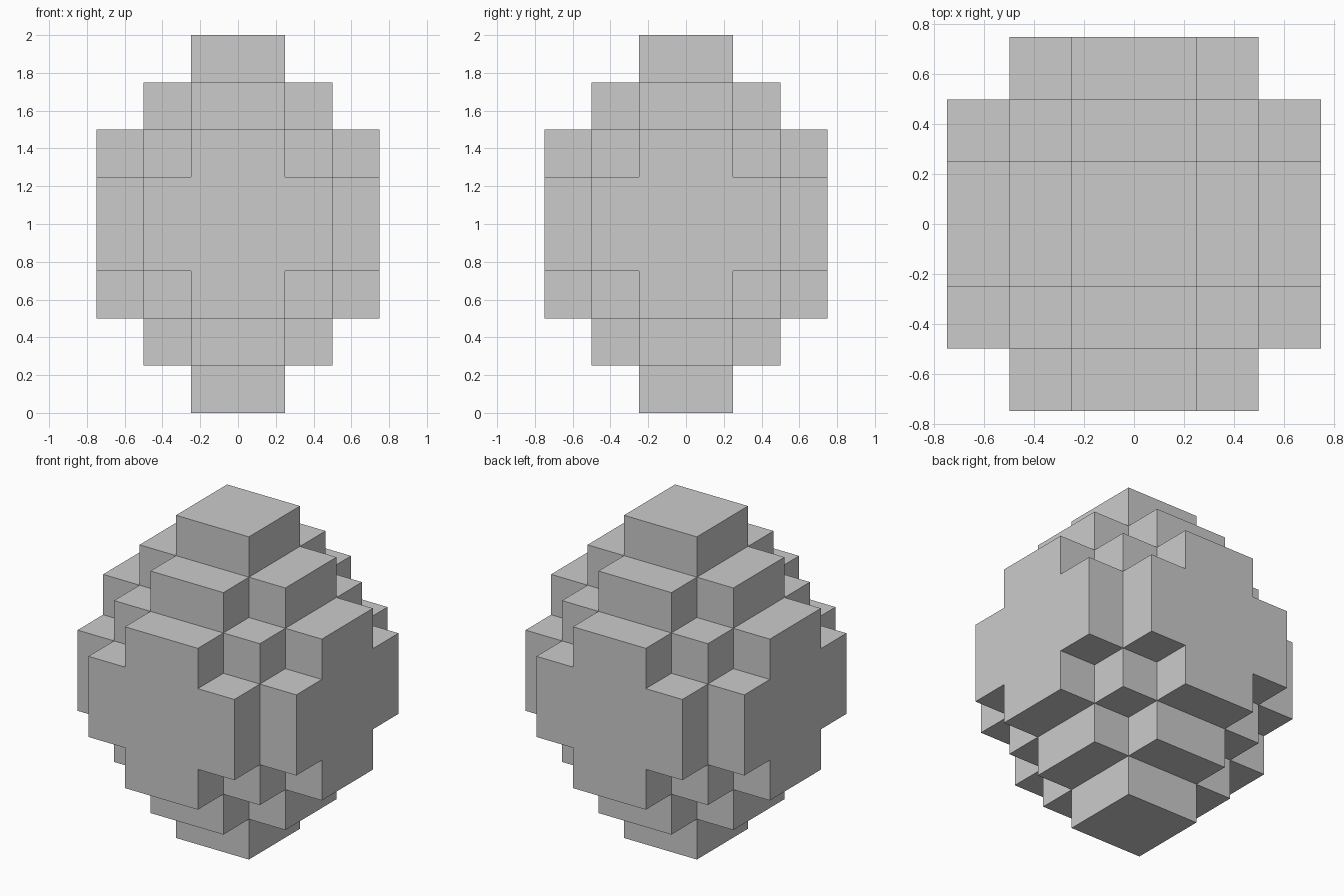
import bpy, bmesh
from math import radians
from mathutils import Vector

if "Cube" in bpy.data.objects:
    bpy.data.objects.remove(bpy.data.objects["Cube"])

S = 0.25          # edge of one cube
CENTRE_Z = 1.0


def ring(n):
    """Steps away from the centre plane for cube index n (-1 and 0 are both step 0)."""
    return n if n >= 0 else -n - 1


# Stepped blob: cubes are filled while the total steps from the centre stay within 3
cells = {(i, j, k)
         for i in range(-3, 3) for j in range(-3, 3) for k in range(-4, 4)
         if ring(i) + ring(j) + ring(k) <= 3}

# Outer skin: only cube sides with no neighbour
bm = bmesh.new()
for cell in cells:
    for axis in range(3):
        for side in (-1, 1):
            neighbour = list(cell)
            neighbour[axis] += side
            if tuple(neighbour) in cells:
                continue
            normal, u = Vector(), Vector()
            normal[axis] = side
            u[(axis + 1) % 3] = 1
            v = normal.cross(u)
            mid = Vector(cell) + Vector((0.5, 0.5, 0.5)) + normal / 2
            corners = [mid + (u * a + v * b) / 2
                       for a, b in ((-1, -1), (1, -1), (1, 1), (-1, 1))]
            bm.faces.new([bm.verts.new(c * S + Vector((0, 0, CENTRE_Z))) for c in corners])

# Weld and merge flat neighbouring squares into clean faces
bmesh.ops.remove_doubles(bm, verts=bm.verts, dist=0.001)
bmesh.ops.dissolve_limit(bm, angle_limit=radians(1), verts=bm.verts, edges=bm.edges)

mesh = bpy.data.meshes.new("stepped_boulder")
bm.to_mesh(mesh)
bm.free()
bpy.context.collection.objects.link(bpy.data.objects.new("stepped_boulder", mesh))
